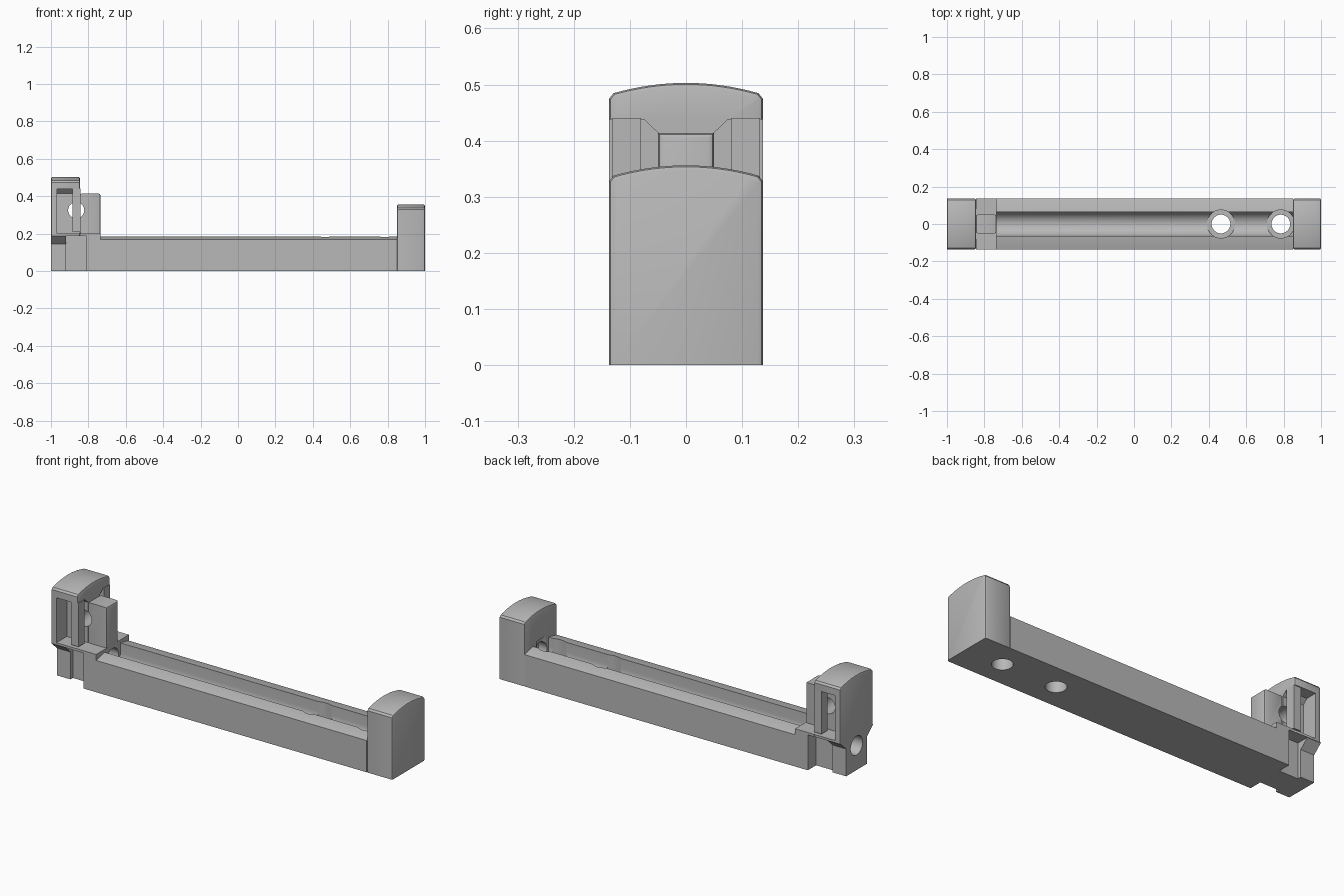
import bpy, bmesh, math
from mathutils import Matrix, Vector

if "Cube" in bpy.data.objects:
    bpy.data.objects.remove(bpy.data.objects["Cube"], do_unlink=True)

grey = bpy.data.materials.new("plain grey")
grey.use_nodes = True
grey.diffuse_color = (0.48, 0.48, 0.48, 1)
grey.node_tree.nodes["Principled BSDF"].inputs["Base Color"].default_value = (0.48, 0.48, 0.48, 1)

W = 0.137          # half width of the body
BORE_Z = 0.13      # height of the long bore


def finish(name, bm):
    bmesh.ops.recalc_face_normals(bm, faces=bm.faces)
    mesh = bpy.data.meshes.new(name)
    bm.to_mesh(mesh)
    bm.free()
    mesh.materials.append(grey)
    obj = bpy.data.objects.new(name, mesh)
    bpy.context.collection.objects.link(obj)
    return obj


def prism(name, profile, x0, x1, round_off=0, floor=0.0):
    """Extrude a (y, z) outline along x, rounding end edges above the floor."""
    bm = bmesh.new()
    face = bm.faces.new([bm.verts.new((x0, y, z)) for y, z in profile])
    new = bmesh.ops.extrude_face_region(bm, geom=[face])["geom"]
    for v in new:
        if isinstance(v, bmesh.types.BMVert):
            v.co.x = x1
    if round_off:
        edges = [e for e in bm.edges if abs(e.verts[0].co.x - e.verts[1].co.x) < 1e-5
                 and max(v.co.z for v in e.verts) > floor + 0.001]
        bmesh.ops.recalc_face_normals(bm, faces=bm.faces)
        bmesh.ops.bevel(bm, geom=edges, offset=round_off, segments=2,
                        profile=0.5, affect='EDGES', clamp_overlap=True)
    return finish(name, bm)


def rect(y0, y1, z0, z1):
    return [(y0, z0), (y1, z0), (y1, z1), (y0, z1)]


def crown(top, half, steps=16):
    """Gently arched top edge running from +half to -half."""
    ys = [half - 2 * half * i / steps for i in range(steps + 1)]
    return [(y, top - 1.1 * y * y) for y in ys]


def arched(z0, top):
    arc = crown(top, 0.129)
    side = arc[0][1] - 0.01
    return [(-W, z0), (W, z0), (W, side)] + arc + [(-W, side)]


def rod(name, a, b, radius):
    a, b = Vector(a), Vector(b)
    bm = bmesh.new()
    turn = (b - a).to_track_quat('Z', 'Y').to_matrix().to_4x4()
    bmesh.ops.create_cone(bm, cap_ends=True, segments=48, radius1=radius, radius2=radius,
                          depth=(b - a).length, matrix=Matrix.Translation((a + b) / 2) @ turn)
    return finish(name, bm)


def cut(obj, cutters):
    bpy.context.view_layer.objects.active = obj
    for c in cutters:
        mod = obj.modifiers.new("cut", 'BOOLEAN')
        mod.operation = 'DIFFERENCE'
        mod.solver = 'EXACT'
        mod.object = c
        bpy.ops.object.modifier_apply(modifier=mod.name)


# Cutters
bore = rod("bore_cutter", (-1.1, 0, BORE_Z), (0.9, 0, BORE_Z), 0.05)
cross_hole = rod("cross_hole_cutter", (-0.865, -0.3, 0.325), (-0.865, 0.3, 0.325), 0.043)
screw_cuts = []
for x in (0.465, 0.785):
    screw_cuts.append(rod("screw_hole_cutter", (x, 0, -0.1), (x, 0, 0.15), 0.05))
    screw_cuts.append(rod("counterbore_cutter", (x, 0, 0.064), (x, 0, 0.2), 0.075))
pockets = []
for s in (1, -1):
    outline = [(s * y, z) for y, z in
               ((0.05, 0.2), (0.05, 0.414), (0.075, 0.438), (0.2, 0.438), (0.2, 0.2))]
    pockets.append(prism("pocket_cutter", outline, -0.968, -0.8))
cutters = [bore, cross_hole] + screw_cuts + pockets

# Long rail with a round-bottomed groove
R = 0.065
right = [(y, z) for y, z in crown(0.189, W) if y > R + 0.001]
rim = (R, 0.189 - 1.1 * R * R)
groove = [(R * math.cos(t), BORE_Z - R * math.sin(t))
          for t in (math.pi * i / 24 for i in range(25))]
left = [(-y, z) for y, z in reversed(right)]
rail = prism("rail", [(-W, 0), (W, 0)] + right + [rim] + groove + [(-rim[0], rim[1])] + left,
             -0.735, 0.85)
cut(rail, screw_cuts)

# Fixed stop at the far end
end_stop = prism("end_stop", arched(0, 0.356), 0.85, 1.0, 0.009)
cut(end_stop, [bore] + screw_cuts[2:])

# Step, neck and foot under the tall jaw
step = prism("step", rect(-W, W, 0, 0.2), -0.81, -0.735)
neck = prism("neck", rect(-0.068, 0.068, 0, 0.19), -0.92, -0.81)
foot = prism("foot", [(-0.088, 0), (0.088, 0), (0.088, 0.145), (W, 0.19),
                      (-W, 0.19), (-0.088, 0.145)], -1.0, -0.92)
for part in (step, neck, foot):
    cut(part, [bore])
ledge = prism("ledge", rect(-W, W, 0.187, 0.2), -0.846, -0.81)

# Tall jaw with side pockets and a cross hole
tall_jaw = prism("tall_jaw", arched(0.188, 0.503), -1.0, -0.845, 0.009, 0.188)
cut(tall_jaw, pockets + [cross_hole])
nose = prism("jaw_nose", rect(-0.05, 0.05, 0.195, 0.414), -0.846, -0.735, 0.01, 0.195)
cut(nose, [cross_hole])

# Hanging posts either side of the nose
posts = []
for label, s in (("left", 1), ("right", -1)):
    y0, y1 = sorted((s * 0.08, s * 0.132))
    posts.append(prism(label + "_post", rect(y0, y1, 0.21, 0.44), -0.886, -0.842))

for c in cutters:
    bpy.data.objects.remove(c, do_unlink=True)

# Smooth the rounded surfaces, keep the corners crisp
bpy.ops.object.select_all(action='DESELECT')
for obj in [rail, end_stop, step, neck, foot, ledge, tall_jaw, nose] + posts:
    obj.select_set(True)
    bpy.context.view_layer.objects.active = obj
bpy.ops.object.shade_smooth_by_angle(angle=math.radians(25))
